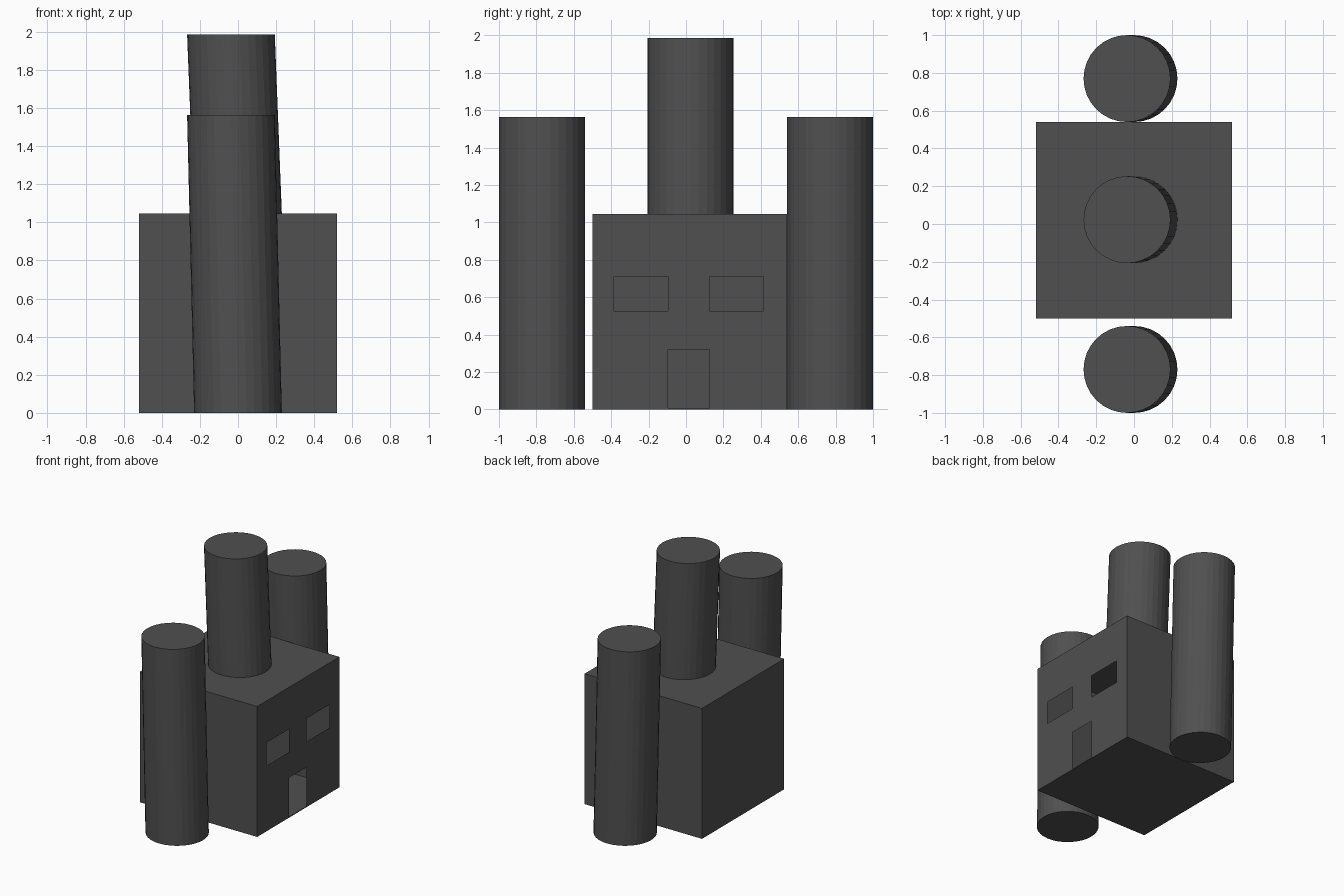
import bpy
import bmesh

if "Cube" in bpy.data.objects:
    bpy.data.objects.remove(bpy.data.objects["Cube"])

W = 0.52                      # half width of the house in x
Y0, Y1, H = -0.50, 0.54, 1.045
R, LEAN = 0.23, -0.037        # chimney radius, sideways shift at the top

dark = bpy.data.materials.new("dark_grey")
dark.diffuse_color = (0.08, 0.08, 0.08, 1)
dark.use_nodes = True
dark.node_tree.nodes["Principled BSDF"].inputs["Base Color"].default_value = dark.diffuse_color


def add_object(name, bm):
    mesh = bpy.data.meshes.new(name)
    bm.to_mesh(mesh)
    bm.free()
    mesh.materials.append(dark)
    obj = bpy.data.objects.new(name, mesh)
    bpy.context.collection.objects.link(obj)
    return obj


def leaning_tower(name, y, z0, z1):
    """Upright cylinder with level ends, sheared toward -x."""
    bm = bmesh.new()
    bmesh.ops.create_cone(bm, cap_ends=True, segments=32,
                          radius1=R, radius2=R, depth=z1 - z0)
    for v in bm.verts:
        if v.co.z > 0:
            v.co.x += LEAN
        v.co.y += y
        v.co.z += (z0 + z1) / 2
    add_object(name, bm)


# House: hollow thin-walled box, window wall replaced by a grid with openings
bm = bmesh.new()
bmesh.ops.create_cube(bm, size=1)
for v in bm.verts:
    v.co.x *= 2 * W
    v.co.y = Y1 if v.co.y > 0 else Y0
    v.co.z = H if v.co.z > 0 else 0
bm.normal_update()
bmesh.ops.delete(bm, geom=[f for f in bm.faces if f.normal.x > 0.9],
                 context='FACES_ONLY')

ys = [Y0, -0.385, -0.095, 0.125, 0.415, Y1]
zs = [0, 0.006, 0.32, 0.525, 0.71, H]
openings = {(2, 1), (1, 3), (3, 3)}      # door, two windows (column, row)
grid = [[bm.verts.new((W, y, z)) for z in zs] for y in ys]
for i in range(5):
    for j in range(5):
        if (i, j) not in openings:
            bm.faces.new((grid[i][j], grid[i + 1][j],
                          grid[i + 1][j + 1], grid[i][j + 1]))
bmesh.ops.remove_doubles(bm, verts=bm.verts, dist=0.0005)
add_object("house_walls", bm)

# Side towers and roof chimney
leaning_tower("side_tower_front", -0.77, 0, 1.563)
leaning_tower("side_tower_back", 0.77, 0, 1.563)
leaning_tower("roof_chimney", 0.023, H, 1.985)
